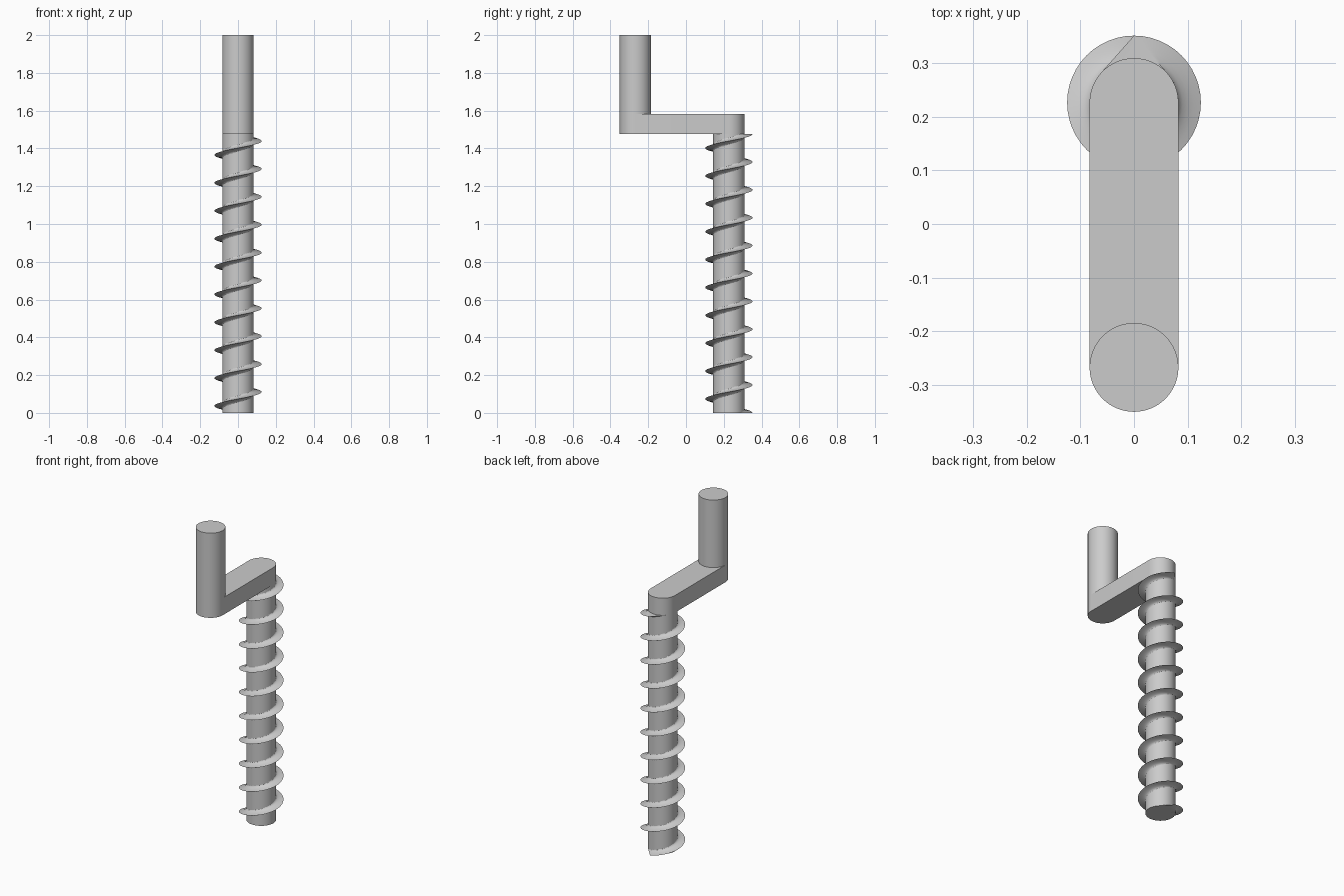
import bpy, bmesh, math
from mathutils import Vector

cube = bpy.data.objects.get("Cube")
if cube:
    bpy.data.objects.remove(cube, do_unlink=True)

R, TIP = 0.083, 0.125             # rod radius, thread tip radius
SHAFT_Y, GRIP_Y = 0.227, -0.268   # rod axes
ARM_LOW, ARM_TOP, TOP = 1.476, 1.582, 2.0
TURNS, STEPS = 10, 48             # thread turns, layers per turn

grey = bpy.data.materials.new("plain grey")
grey.use_nodes = True
colour = (0.6, 0.6, 0.6, 1)
grey.diffuse_color = colour
grey.node_tree.nodes["Principled BSDF"].inputs["Base Color"].default_value = colour


def loft(name, rings):
    """Skin a stack of equal rings and cap both ends."""
    bm = bmesh.new()
    layers = [[bm.verts.new(p) for p in ring] for ring in rings]
    n = len(layers[0])
    for low, high in zip(layers, layers[1:]):
        for i in range(n):
            j = (i + 1) % n
            bm.faces.new((low[i], low[j], high[j], high[i]))
    bm.faces.new(layers[0][::-1])
    bm.faces.new(layers[-1])
    bmesh.ops.recalc_face_normals(bm, faces=bm.faces[:])
    mesh = bpy.data.meshes.new(name)
    bm.to_mesh(mesh)
    bm.free()
    mesh.materials.append(grey)
    obj = bpy.data.objects.new(name, mesh)
    bpy.context.collection.objects.link(obj)
    bpy.ops.object.select_all(action='DESELECT')
    obj.select_set(True)
    bpy.context.view_layer.objects.active = obj
    bpy.ops.object.shade_smooth_by_angle(angle=math.radians(30))
    return obj


def arc(y, start, end, count):
    angles = [start + (end - start) * i / count for i in range(count + 1)]
    return [Vector((R * math.cos(a), y + R * math.sin(a), 0)) for a in angles]


def prism(name, outline, low, high):
    return loft(name, [[p + Vector((0, 0, z)) for p in outline] for z in (low, high)])


# Upright rods
prism("shaft", arc(SHAFT_Y, 0, math.tau, 64)[:-1], 0, ARM_LOW)
prism("handle", arc(GRIP_Y, 0, math.tau, 64)[:-1], ARM_TOP, TOP)

# Crank arm with rounded ends
outline = arc(SHAFT_Y, 0, math.pi, 32) + arc(GRIP_Y, math.pi, math.tau, 32)
prism("crank_arm", outline, ARM_LOW, ARM_TOP)

# Screw thread: a pointed wedge tangent to the shaft, twisted upwards
half = math.acos(R / TIP)
tip = Vector((TIP, 0))
side = Vector((R * math.cos(half), R * math.sin(half)))
flank = [tip.lerp(side, i / 5) for i in range(6)]
mirrored = [Vector((p.x, -p.y)) for p in flank[:0:-1]]
wedge = flank + [Vector((0.03, 0))] + mirrored
rings = []
for k in range(TURNS * STEPS + 1):
    a = math.pi / 2 + math.tau * k / STEPS
    c, s = math.cos(a), math.sin(a)
    z = ARM_LOW * k / (TURNS * STEPS)
    rings.append([(p.x * c - p.y * s, SHAFT_Y + p.x * s + p.y * c, z) for p in wedge])
loft("screw_thread", rings)
